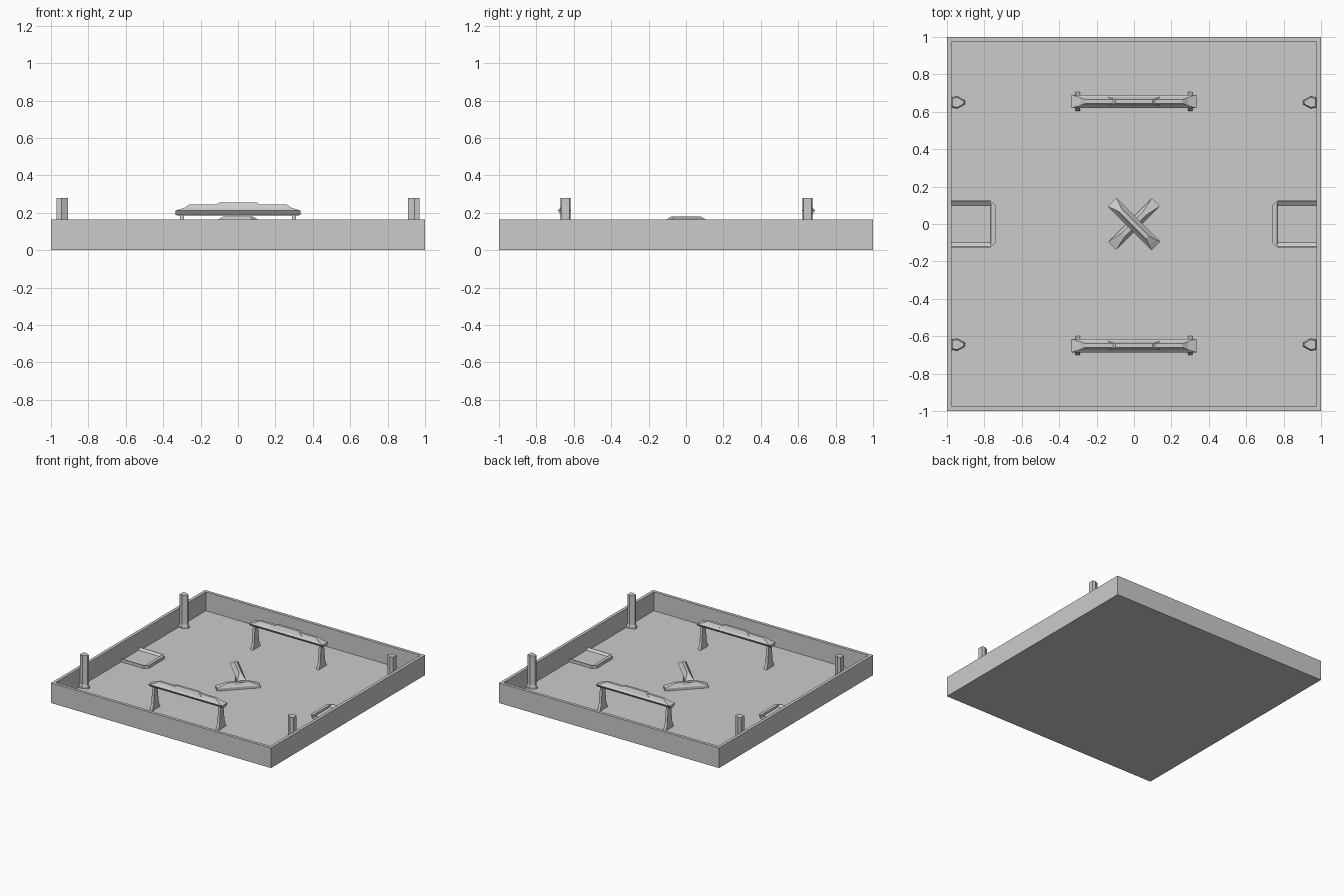
import bpy, bmesh, math
from mathutils import Matrix

cube = bpy.data.objects.get("Cube")
if cube:
    bpy.data.objects.remove(cube, do_unlink=True)

grey = bpy.data.materials.new("plain grey")
grey.use_nodes = True
COLOUR = (0.6, 0.6, 0.6, 1)
grey.diffuse_color = COLOUR
grey.node_tree.nodes["Principled BSDF"].inputs["Base Color"].default_value = COLOUR


def loft(name, rings, matrix=Matrix()):
    """Skin a stack of equal-sized rings into a closed flat-sided solid."""
    bm = bmesh.new()
    loops = [[bm.verts.new(matrix @ Matrix.Translation(p).translation) for p in ring] for ring in rings]
    n = len(loops[0])
    for a, b in zip(loops, loops[1:]):
        for i in range(n):
            j = (i + 1) % n
            bm.faces.new((a[i], a[j], b[j], b[i]))
    bm.faces.new(loops[0][::-1])
    bm.faces.new(loops[-1])
    bmesh.ops.recalc_face_normals(bm, faces=bm.faces)
    mesh = bpy.data.meshes.new(name)
    bm.to_mesh(mesh)
    bm.free()
    mesh.materials.append(grey)
    obj = bpy.data.objects.new(name, mesh)
    bpy.context.collection.objects.link(obj)
    return obj


def rect(z, hx, hy):
    return [(-hx, -hy, z), (hx, -hy, z), (hx, hy, z), (-hx, hy, z)]


def stack(name, layers, matrix=Matrix()):
    return loft(name, [rect(*layer) for layer in layers], matrix)


# Open tray: outer box, rim, inner wall and floor
FLOOR, RIM, INNER = 0.01, 0.165, 0.975
stack("tray", [(0, 1, 1), (RIM, 1, 1), (RIM, INNER, INNER), (FLOOR, INNER, INNER)])

# Faceted corner posts with a small foot, pointing inward
post_plan = [(0.97, -0.022), (0.945, -0.027), (0.91, -0.008),
             (0.91, 0.008), (0.945, 0.027), (0.97, 0.022)]


def post_ring(z, grow):
    return [(0.945 + (x - 0.945) * grow, y * grow, z) for x, y in post_plan]


for side, sx in (("left", 1), ("right", -1)):
    for end, y in (("front", -0.645), ("back", 0.65)):
        place = Matrix.Translation((0, y, 0)) @ Matrix.Diagonal((sx, 1, 1, 1))
        loft(f"{end}_{side}_post", [post_ring(FLOOR, 1.2), post_ring(0.025, 1.2),
                                    post_ring(0.04, 1), post_ring(0.28, 1)], place)

# Long raised barriers on flared legs
for end, y in (("front", -0.65), ("back", 0.655)):
    place = Matrix.Translation((0, y, 0))
    stack(f"{end}_barrier", [(0.185, 0.32, 0.012), (0.19, 0.335, 0.02), (0.212, 0.335, 0.036),
                             (0.225, 0.29, 0.022), (0.245, 0.26, 0.01)], place)
    stack(f"{end}_barrier_crown", [(0.225, 0.14, 0.024), (0.255, 0.1, 0.01)], place)
    for side, sx in (("left", 1), ("right", -1)):
        stack(f"{end}_{side}_leg", [(FLOOR, 0.012, 0.05), (0.06, 0.011, 0.032),
                                    (0.195, 0.01, 0.018)],
              place @ Matrix.Translation((sx * 0.3, 0, 0)))

# Central crossed bars: low foot bar, post and raised top bar
foot = Matrix.Rotation(math.radians(45), 4, "Z")
top = Matrix.Rotation(math.radians(-45), 4, "Z")
stack("centre_foot_bar", [(FLOOR, 0.165, 0.03), (0.03, 0.165, 0.03), (0.06, 0.08, 0.012)], foot)
stack("centre_post", [(FLOOR, 0.03, 0.03), (0.06, 0.018, 0.018), (0.15, 0.018, 0.018)], foot)
stack("centre_top_bar", [(0.12, 0.15, 0.012), (0.128, 0.165, 0.02), (0.145, 0.165, 0.034),
                         (0.16, 0.14, 0.022), (0.18, 0.1, 0.01)], top)


# Side pads with clipped corners and a shallow sunken middle
def pad_ring(z, tip, half, clip):
    return [(INNER, -half, z), (tip + clip, -half, z), (tip, -half + clip, z),
            (tip, half - clip, z), (tip + clip, half, z), (INNER, half, z)]


for side, sx in (("left", 1), ("right", -1)):
    loft(f"{side}_pad", [pad_ring(FLOOR, 0.74, 0.125, 0.025), pad_ring(0.035, 0.74, 0.125, 0.025),
                         pad_ring(0.035, 0.765, 0.12, 0.005), pad_ring(0.02, 0.767, 0.1, 0.005)],
         Matrix.Diagonal((sx, 1, 1, 1)))
